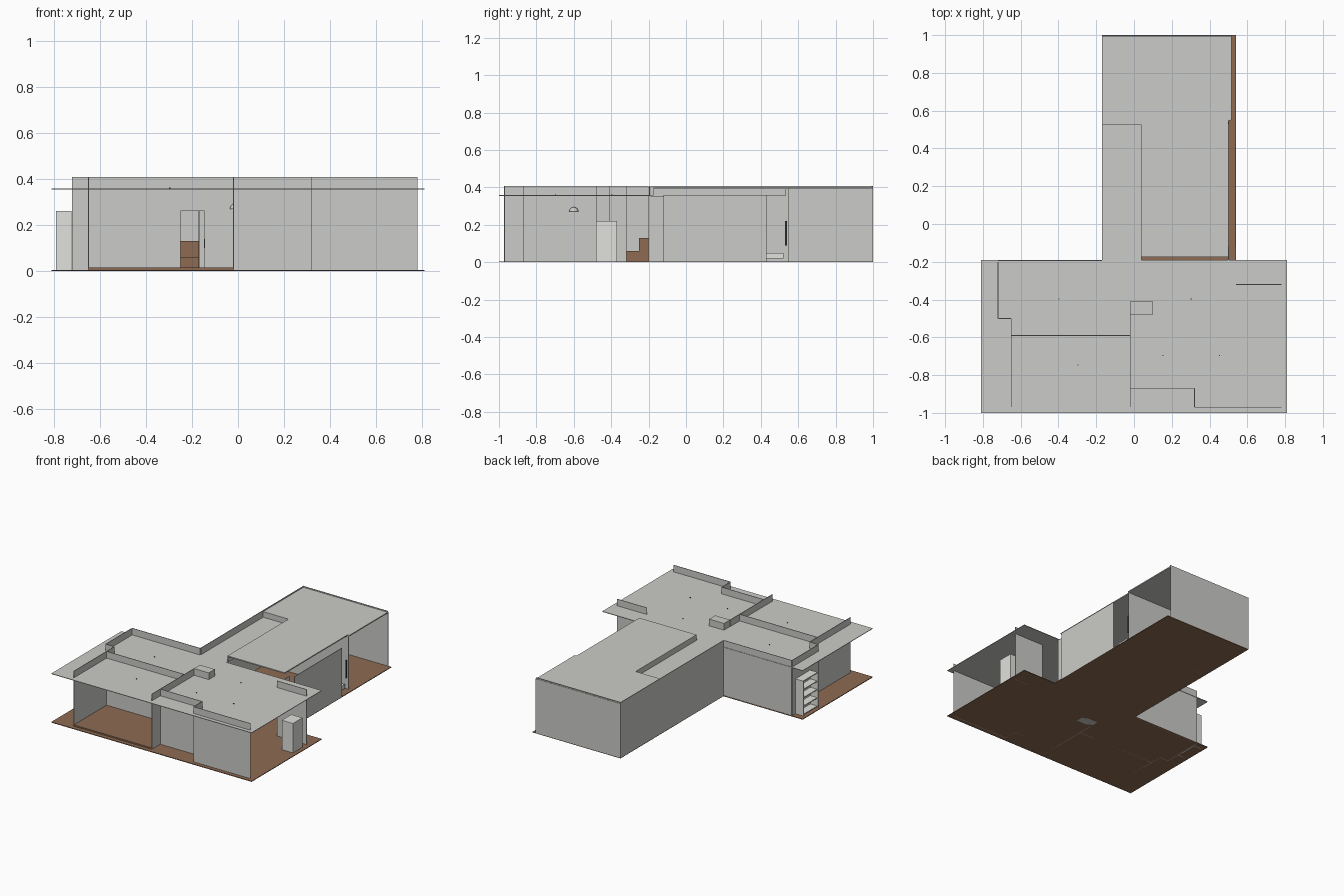
import bpy
import bmesh
from math import radians

cube = bpy.data.objects.get("Cube")
if cube:
    bpy.data.objects.remove(cube, do_unlink=True)


def material(name, rgb):
    m = bpy.data.materials.new(name)
    m.use_nodes = True
    m.diffuse_color = (*rgb, 1)
    m.node_tree.nodes["Principled BSDF"].inputs["Base Color"].default_value = (*rgb, 1)
    return m


GREY = material("plaster grey", (0.6, 0.6, 0.58))
BROWN = material("floor brown", (0.27, 0.145, 0.085))
WHITE = material("cabinet white", (0.75, 0.75, 0.72))
DARK = material("dark fittings", (0.05, 0.05, 0.05))
T = 0.004       # thickness of sheet parts
ROOF = 0.355    # lower roof level
TOP = 0.408     # top of walls and parapets
HIGH = 0.4      # upper roof level


def finish(name, bm, mat):
    mesh = bpy.data.meshes.new(name)
    bm.to_mesh(mesh)
    bm.free()
    mesh.materials.append(mat)
    ob = bpy.data.objects.new(name, mesh)
    bpy.context.collection.objects.link(ob)
    return ob


def box(name, x, y, z, mat=GREY):
    bm = bmesh.new()
    bmesh.ops.create_cube(bm, size=1)
    for v in bm.verts:
        for i, (a, b) in enumerate((x, y, z)):
            v.co[i] = b if v.co[i] > 0 else a
    return finish(name, bm, mat)


def plan(name, outline, z0, z1, mat):
    """Extrude a floor-plan outline between two heights."""
    bm = bmesh.new()
    face = bm.faces.new([bm.verts.new((x, y, z0)) for x, y in outline])
    new = bmesh.ops.extrude_face_region(bm, geom=[face])["geom"]
    for v in new:
        if isinstance(v, bmesh.types.BMVert):
            v.co.z = z1
    bmesh.ops.recalc_face_normals(bm, faces=bm.faces)
    return finish(name, bm, mat)


def wall_x(name, x0, x1, y, z0=0, z1=TOP, mat=GREY):
    return box(name, (x0, x1), (y - T / 2, y + T / 2), (z0, z1), mat)


def wall_y(name, x, y0, y1, z0=0, z1=TOP, mat=GREY):
    return box(name, (x - T / 2, x + T / 2), (y0, y1), (z0, z1), mat)


# Floor and raised inner floor
plan("floor", [(-0.81, -1), (0.81, -1), (0.81, -0.19), (0.54, -0.19), (0.54, 1),
               (-0.17, 1), (-0.17, -0.19), (-0.81, -0.19)], 0, 0.005, BROWN)
box("porch_step", (-0.65, -0.02), (-0.97, -0.59), (0.005, 0.015), BROWN)

# Roofs
box("front_roof", (-0.81, 0.81), (-1, -0.19), (ROOF, ROOF + T))
box("notch_roof", (-0.17, 0.04), (-0.19, 0.53), (ROOF, ROOF + T))
plan("upper_roof", [(0.04, -0.175), (0.5, -0.175), (0.5, 0.55), (0.515, 0.55),
                    (0.515, 1), (-0.17, 1), (-0.17, 0.53), (0.04, 0.53)],
     HIGH - 0.008, HIGH, GREY)
wall_y("upper_roof_side", 0.04, -0.175, 0.53, ROOF, HIGH)
wall_x("upper_roof_step", -0.17, 0.04, 0.53, ROOF, HIGH)
wall_x("upper_roof_back_lip", -0.17, 0.515, 0.995, HIGH, TOP)
wall_y("upper_roof_side_lip", -0.168, 0.53, 1, HIGH, TOP)

# Front wing, front walls and entrance recess
wall_x("front_wall", 0.32, 0.78, -0.97)
wall_x("recess_wall", -0.02, 0.32, -0.87)
wall_y("recess_side", 0.32, -0.97, -0.87)
wall_y("middle_wall", -0.02, -0.97, -0.48)
wall_x("right_back_wall", 0.54, 0.78, -0.32)

# Chimney shaft rising through the roof
box("shaft", (-0.02, 0.1), (-0.48, -0.41), (0, TOP))

# Porch walls with a doorway
wall_y("porch_side_wall", -0.65, -0.97, -0.5)
wall_x("porch_wall_left", -0.65, -0.25, -0.59)
wall_x("porch_wall_right", -0.14, -0.02, -0.59)
wall_x("porch_wall_lintel", -0.25, -0.14, -0.59, 0.26)
box("door_leaf", (-0.145, -0.14), (-0.59, -0.5), (0.015, 0.26))
box("door_handle", (-0.148, -0.145), (-0.52, -0.51), (0.1, 0.14), DARK)

# Far side walls of the front wing
wall_x("left_return_wall", -0.72, -0.65, -0.5)
wall_y("left_wall", -0.72, -0.5, -0.2)
wall_x("left_back_wall", -0.72, -0.17, -0.195)

# Rear wing
wall_y("long_wall", -0.168, -0.19, 1, 0, TOP)
wall_x("back_wall", -0.17, 0.515, 0.998, 0, HIGH)
wall_x("rear_room_wall", -0.17, 0.51, 0.55, 0, HIGH)
wall_y("sliding_panel", 0.538, -0.12, 0.43, 0, 0.36)
wall_y("panel_return", 0.5, -0.2, -0.12, 0, ROOF)
box("side_bench", (0.42, 0.5), (0.43, 0.52), (0.02, 0.05), WHITE)
wall_y("dark_frame", 0.5, 0.53, 0.54, 0.09, 0.22, DARK)

# Open shelf unit outside the far wall
box("shelf_back", (-0.73, -0.724), (-0.4, -0.23), (0, 0.26), WHITE)
for i, y in enumerate((-0.4, -0.236)):
    box(f"shelf_side_{i + 1}", (-0.79, -0.724), (y, y + 0.006), (0, 0.26), WHITE)
for i in range(5):
    z = 0.01 + i * 0.061
    box(f"shelf_board_{i + 1}", (-0.785, -0.724), (-0.4, -0.23), (z, z + 0.006), WHITE)

# Tall cabinet at the open end, and indoor furniture
box("tall_cabinet", (0.69, 0.78), (-0.48, -0.37), (0.005, 0.22), WHITE)
box("sideboard", (-0.25, -0.17), (-0.25, -0.2), (0.005, 0.13), BROWN)
box("low_bench", (-0.25, -0.17), (-0.32, -0.25), (0.005, 0.06), BROWN)

# Wall lamp and small roof fittings
bm = bmesh.new()
bmesh.ops.create_uvsphere(bm, u_segments=16, v_segments=8, radius=0.025)
bmesh.ops.bisect_plane(bm, geom=bm.verts[:] + bm.edges[:] + bm.faces[:],
                       plane_co=(0, 0, 0), plane_no=(0, 0, -1), clear_outer=True)
lamp = finish("wall_lamp", bm, GREY)
lamp.location = (-0.01, -0.6, 0.27)
for p in lamp.data.polygons:
    p.use_smooth = True

for i, (x, y, z) in enumerate([(-0.4, -0.4, ROOF), (0.3, -0.4, ROOF), (0.45, -0.7, ROOF),
                               (-0.3, -0.75, ROOF), (0.15, -0.7, ROOF)]):
    box(f"roof_vent_{i + 1}", (x, x + 0.006), (y, y + 0.006), (z, z + 0.008), DARK)
